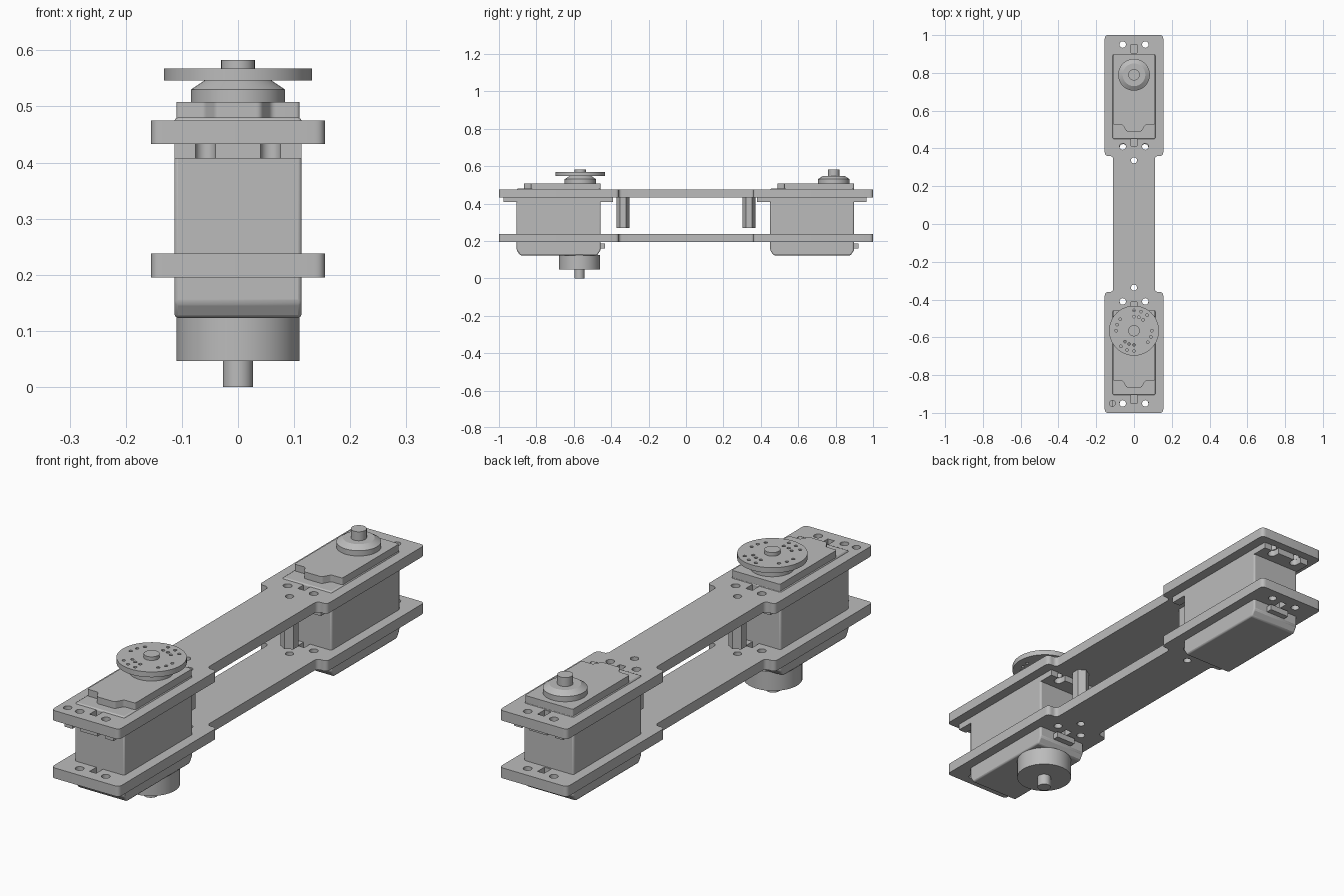
import bpy
import bmesh
import math
from mathutils import Matrix, Vector

cube = bpy.data.objects.get("Cube")
if cube:
    bpy.data.objects.remove(cube, do_unlink=True)

grey = bpy.data.materials.new("light grey")
grey.use_nodes = True
COLOUR = (0.5, 0.5, 0.5, 1)
grey.diffuse_color = COLOUR
grey.node_tree.nodes["Principled BSDF"].inputs["Base Color"].default_value = COLOUR


def circle(x, y, r, n=32):
    return [(x + r * math.cos(2 * math.pi * i / n), y + r * math.sin(2 * math.pi * i / n))
            for i in range(n)]


def rect(x, y, w, d):
    return [(x - w / 2, y - d / 2), (x + w / 2, y - d / 2),
            (x + w / 2, y + d / 2), (x - w / 2, y + d / 2)]


def rounded(points, r, steps=6):
    """Round every corner of a closed outline."""
    out = []
    for i, p in enumerate(points):
        p = Vector(p)
        a = p + (Vector(points[i - 1]) - p).normalized() * r
        b = p + (Vector(points[(i + 1) % len(points)]) - p).normalized() * r
        for k in range(steps + 1):
            t = k / steps
            out.append(tuple(a * (1 - t) ** 2 + p * 2 * t * (1 - t) + b * t * t))
    return out


def add_object(name, mesh):
    mesh.materials.clear()
    mesh.materials.append(grey)
    mesh.shade_smooth()
    mesh.set_sharp_from_angle(angle=math.radians(30))
    ob = bpy.data.objects.new(name, mesh)
    bpy.context.scene.collection.objects.link(ob)
    return ob


def prism(name, z0, z1, outline, holes=(), matrix=None):
    """Extrude an outline, with inner outlines left open as holes."""
    curve = bpy.data.curves.new(name, "CURVE")
    curve.dimensions = "2D"
    curve.fill_mode = "BOTH"
    curve.extrude = (z1 - z0) / 2
    for loop in [outline, *holes]:
        spline = curve.splines.new("POLY")
        spline.points.add(len(loop) - 1)
        for pt, (x, y) in zip(spline.points, loop):
            pt.co = (x, y, 0, 1)
        spline.use_cyclic_u = True
    tmp = bpy.data.objects.new(name + "_outline", curve)
    bpy.context.scene.collection.objects.link(tmp)
    deps = bpy.context.evaluated_depsgraph_get()
    mesh = bpy.data.meshes.new_from_object(tmp.evaluated_get(deps))
    bpy.data.objects.remove(tmp, do_unlink=True)
    bpy.data.curves.remove(curve)
    mesh.transform(Matrix.Translation((0, 0, (z0 + z1) / 2)))
    if matrix:
        mesh.transform(matrix)
    bm = bmesh.new()
    bm.from_mesh(mesh)
    bmesh.ops.remove_doubles(bm, verts=bm.verts, dist=1e-5)
    bmesh.ops.recalc_face_normals(bm, faces=bm.faces)
    bm.to_mesh(mesh)
    bm.free()
    return add_object(name, mesh)


def cone(name, y, z0, z1, r0, r1):
    bm = bmesh.new()
    bmesh.ops.create_cone(bm, cap_ends=True, segments=48, radius1=r0, radius2=r1, depth=z1 - z0,
                          matrix=Matrix.Translation((0, y, (z0 + z1) / 2)))
    mesh = bpy.data.meshes.new(name)
    bm.to_mesh(mesh)
    bm.free()
    return add_object(name, mesh)


# Side plates: wide ends joined by a narrow neck, drilled and slotted
half = [(0.11, 0.36), (0.155, 0.36), (0.155, 1), (-0.155, 1), (-0.155, 0.36), (-0.11, 0.36)]
plate = rounded(half + [(-x, -y) for x, y in half], 0.02)
holes = []
for s in (-1, 1):
    holes += [circle(x, s * y, 0.017, 20) for x in (-0.06, 0.06) for y in (0.95, 0.41)]
    holes.append(circle(0, s * 0.337, 0.016, 20))
    holes += [rect(0, s * y, 0.03, 0.045) for y in (0.927, 0.435)]
prism("upper_plate", 0.433, 0.475, plate, holes + [circle(-0.115, -0.95, 0.016, 20)])
prism("lower_plate", 0.195, 0.238, plate, holes)

# Hexagonal hollow standoffs under the upper plate
for label, y in (("front", -0.337), ("rear", 0.337)):
    hexagon = [(a, b + y) for b, a in circle(0, 0, 0.034, 6)]
    prism(label + "_standoff", 0.27, 0.433, circle(0, 0, 0.001, 3) and
          [(v, y + u) for u, v in circle(0, 0, 0.034, 6)], [circle(0, y, 0.016, 20)])


def flange_outline(y):
    """Mounting flange with two open round-bottomed slots at each end."""
    def end(sign, tip, depth):
        pts = [(-sign * 0.113, tip)]
        for x in (-sign * 0.058, sign * 0.058):
            for k in range(9):
                a = math.pi * k / 8
                pts.append((x - sign * 0.018 * math.cos(a), depth - sign * 0.018 * math.sin(a)))
                if k == 0:
                    pts.insert(-1, (x - sign * 0.018, tip))
            pts.append((x + sign * 0.018, tip))
        return pts + [(sign * 0.113, tip)]
    return end(-1, y - 0.41, y - 0.385) + end(1, y + 0.175, y + 0.155)


def servo(label, y):
    # Case, with its side profile swept across the width
    side = [(y - 0.34, 0.48), (y - 0.34, 0.15), (y - 0.322, 0.123),
            (y + 0.09, 0.123), (y + 0.108, 0.15), (y + 0.108, 0.48)]
    turn = Matrix(((0, 0, 1, 0), (1, 0, 0, 0), (0, 1, 0, 0), (0, 0, 0, 1)))
    case = prism(label + "_servo_case", -0.113, 0.113, side, matrix=turn)
    bevel = case.modifiers.new("soft_edges", "BEVEL")
    bevel.width = 0.006
    bevel.segments = 2
    prism(label + "_servo_flange", 0.407, 0.433, flange_outline(y))
    # Raised lid with a bump at the end away from the shaft
    lid = [(-0.11, 0.108), (-0.11, -0.265), (-0.06, -0.265), (-0.04, -0.3),
           (0.04, -0.3), (0.06, -0.265), (0.11, -0.265), (0.11, 0.108)]
    prism(label + "_servo_lid", 0.478, 0.508, rounded([(a, b + y) for a, b in lid], 0.008))
    # Stepped boss and output shaft
    cone(label + "_boss", y, 0.505, 0.53, 0.084, 0.084)
    cone(label + "_boss_taper", y, 0.53, 0.546, 0.084, 0.06)
    cone(label + "_shaft", y, 0.54, 0.583, 0.03, 0.03)
    # Cable socket on the end of the case
    prism(label + "_cable_socket", 0.16, 0.185, rect(0, y + 0.118, 0.09, 0.03))


FRONT, REAR = -0.565, 0.79
servo("front", FRONT)
servo("rear", REAR)

# Drilled horn disc on the front shaft
drills = []
for quarter in range(4):
    for k in range(3):
        a = math.radians(90 * quarter - 20 * k)
        radii = (0.075, 0.108) if quarter % 2 else (0.095,)
        drills += [circle(r * math.cos(a), FRONT + r * math.sin(a), 0.007, 12) for r in radii]
prism("horn_disc", 0.546, 0.568, circle(0, FRONT, 0.132, 64), drills)

# Idler drum and pin beneath the front servo
cone("idler_drum", FRONT - 0.005, 0.046, 0.125, 0.11, 0.11)
cone("idler_pin", FRONT - 0.005, 0, 0.05, 0.027, 0.027)
